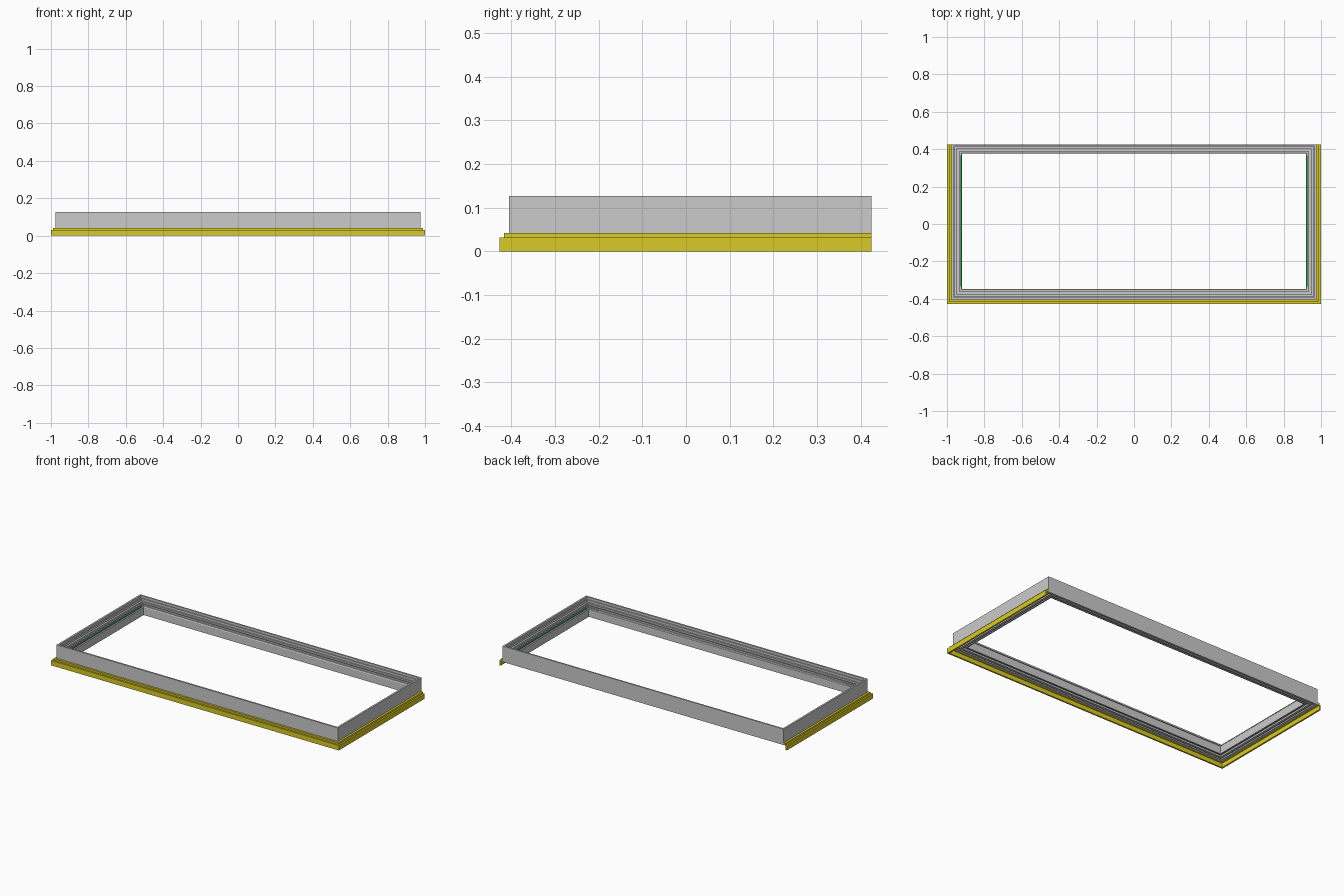
import bpy, bmesh

if "Cube" in bpy.data.objects:
    bpy.data.objects.remove(bpy.data.objects["Cube"])


def material(name, color):
    m = bpy.data.materials.new(name)
    m.diffuse_color = color
    m.use_nodes = True
    m.node_tree.nodes["Principled BSDF"].inputs["Base Color"].default_value = m.diffuse_color
    return m


def make_object(name, bm, mat=None):
    bmesh.ops.recalc_face_normals(bm, faces=bm.faces)
    me = bpy.data.meshes.new(name)
    bm.to_mesh(me)
    bm.free()
    ob = bpy.data.objects.new(name, me)
    bpy.context.collection.objects.link(ob)
    if mat:
        me.materials.append(mat)
    return ob


def sweep(name, profile, stations, closed, mat=None):
    """Sweep a closed (offset, z) profile through mitred corner stations."""
    bm = bmesh.new()
    rings = [[bm.verts.new((*place(u), z)) for u, z in profile] for place in stations]
    n, count = len(profile), len(rings)
    for i in range(count if closed else count - 1):
        a, b = rings[i], rings[(i + 1) % count]
        for j in range(n):
            k = (j + 1) % n
            bm.faces.new((a[j], a[k], b[k], b[j]))
    if not closed:
        bm.faces.new(rings[0])
        bm.faces.new(rings[-1])
    return make_object(name, bm, mat)


def box(name, center, size, mat=None):
    bm = bmesh.new()
    bmesh.ops.create_cube(bm, size=1)
    for v in bm.verts:
        v.co = [c + p * s for c, p, s in zip(center, v.co, size)]
    return make_object(name, bm, mat)


yellow = material("yellow", (0.70, 0.60, 0.02, 1))
green = material("green", (0.05, 0.35, 0.10, 1))

X, FRONT, BACK = 0.977, -0.405, 0.425

# Stepped frame with a mitred corner at each end; the back rail is slimmer
frame_profile = [
    (0, 0.027), (0, 0.127), (0.011, 0.127), (0.011, 0.112),
    (0.017, 0.112), (0.017, 0.098), (0.028, 0.098), (0.028, 0.088),
    (0.040, 0.088), (0.040, 0.094), (0.045, 0.094), (0.045, 0.084),
    (0.054, 0.084), (0.058, 0.079), (0.058, 0.031), (0.050, 0.031),
    (0.050, 0.037), (0.038, 0.037), (0.038, 0.027),
    (0.024, 0.027), (0.024, 0.035), (0.014, 0.035), (0.014, 0.027),
]
slim = 0.84
frame_corners = [
    lambda u: (-X + u, FRONT + u),
    lambda u: (X - u, FRONT + u),
    lambda u: (X - u, BACK - u * slim),
    lambda u: (-X + u, BACK - u * slim),
]
sweep("window_frame", frame_profile, frame_corners, True)

# Stepped yellow trim around the front and both sides, open at the back
trim_profile = [
    (0, 0), (0, 0.031), (0.010, 0.031), (0.010, 0.042),
    (0.023, 0.042), (0.023, 0.027), (0.010, 0.027), (0.010, 0),
]
trim_stations = [
    lambda u: (-1 + u, BACK),
    lambda u: (-1 + u, -0.427 + u),
    lambda u: (1 - u, -0.427 + u),
    lambda u: (1 - u, BACK),
]
sweep("yellow_trim", trim_profile, trim_stations, False, yellow)

# Thin green gaskets on the side ledges
for side, label in ((-1, "left"), (1, "right")):
    box(label + "_gasket", (side * 0.926, 0.016, 0.086), (0.006, 0.70, 0.005), green)
    # Small corner clips on the front rail
    box(label + "_corner_clip", (side * 0.89, -0.353, 0.086), (0.07, 0.006, 0.005))
